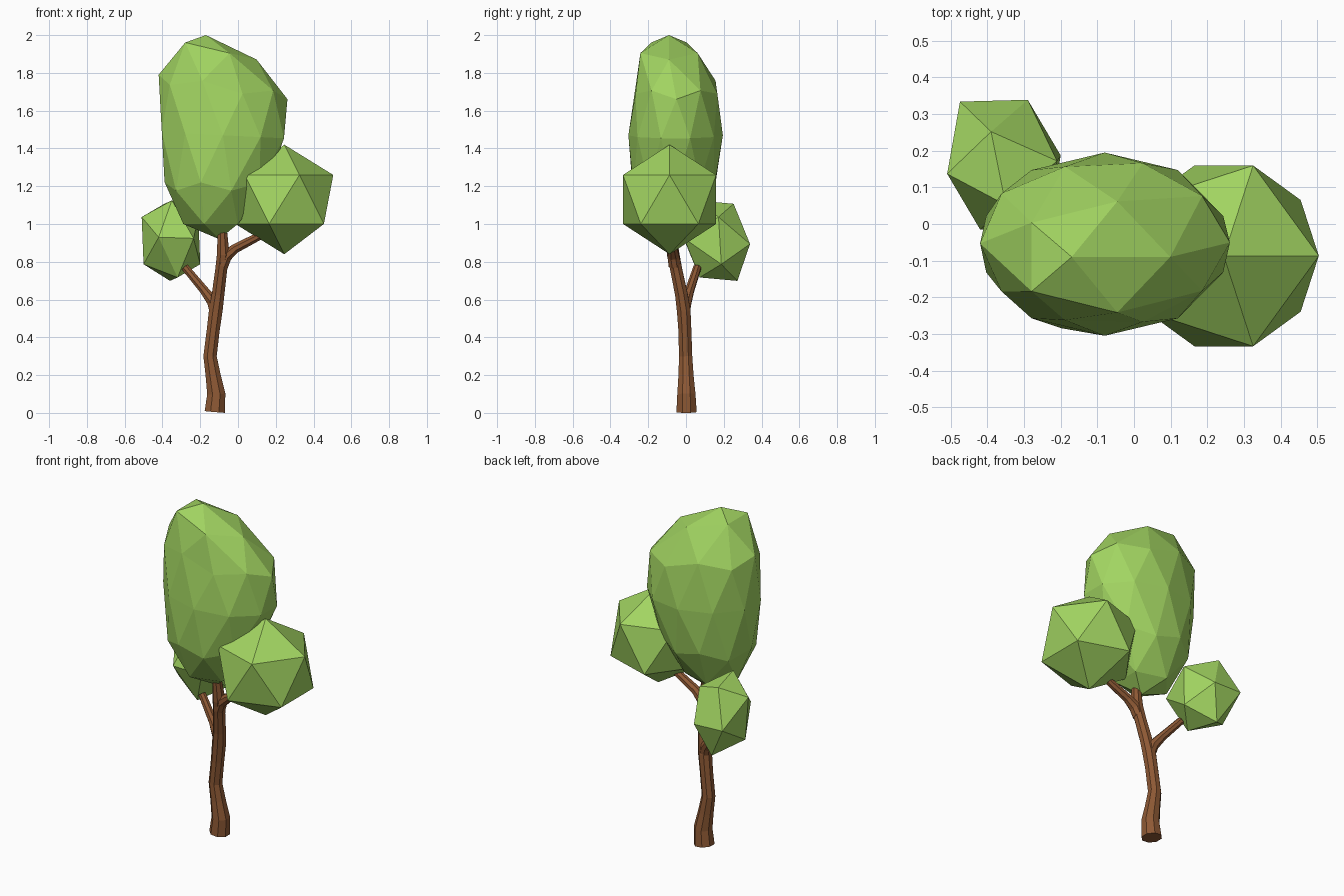
import bpy, bmesh, math
from mathutils import Vector

if "Cube" in bpy.data.objects:
    bpy.data.objects.remove(bpy.data.objects["Cube"])


def material(name, color):
    m = bpy.data.materials.new(name)
    m.diffuse_color = color
    m.use_nodes = True
    m.node_tree.nodes["Principled BSDF"].inputs["Base Color"].default_value = m.diffuse_color
    return m


LEAF = material("leaf_green", (0.36, 0.66, 0.12, 1))
BARK = material("bark_brown", (0.27, 0.10, 0.035, 1))


def finish(bm, name, mat):
    bmesh.ops.recalc_face_normals(bm, faces=bm.faces[:])
    mesh = bpy.data.meshes.new(name)
    bm.to_mesh(mesh)
    bm.free()
    mesh.materials.append(mat)
    ob = bpy.data.objects.new(name, mesh)
    bpy.context.collection.objects.link(ob)
    return ob


def limb(name, path, sides=8):
    """Tapered faceted tube through (x, y, z, radius) points."""
    bm = bmesh.new()
    pts = [Vector(p[:3]) for p in path]
    rings = []
    for i, p in enumerate(pts):
        d = (pts[min(i + 1, len(pts) - 1)] - pts[max(i - 1, 0)]).normalized()
        u = Vector((0, 1, 0)).cross(d).normalized()
        v = d.cross(u)
        ring = []
        for k in range(sides):
            a = 2 * math.pi * (k + 0.5) / sides
            ring.append(bm.verts.new(p + path[i][3] * (u * math.cos(a) + v * math.sin(a))))
        rings.append(ring)
    for a, b in zip(rings, rings[1:]):
        for k in range(sides):
            n = (k + 1) % sides
            bm.faces.new((a[k], a[n], b[n], b[k]))
    bm.faces.new(rings[0][::-1])
    bm.faces.new(rings[-1])
    return finish(bm, name, BARK)


# Trunk and its two branches
limb("trunk", [(-.123, .003, .005, .058), (-.115, .002, .10, .052), (-.132, 0, .20, .043),
               (-.148, -.002, .30, .038), (-.131, -.006, .44, .037), (-.118, -.012, .54, .039),
               (-.105, -.025, .63, .036), (-.09, -.05, .75, .034), (-.078, -.068, .84, .036),
               (-.083, -.08, .96, .027)])
limb("left_branch", [(-.117, -.012, .53, .034), (-.135, 0, .59, .032),
                     (-.18, .02, .65, .025), (-.28, .06, .77, .022)])
limb("right_branch", [(-.083, -.06, .78, .034), (-.063, -.066, .83, .034),
                      (-.015, -.07, .87, .027), (.13, -.08, .945, .022)])

# Main crown: icosphere reshaped by (height fraction, z, cx, rx, cy, ry, tilt) levels
LEVELS = [(-1.01, .92, -.10, 0, -.06, 0, 0), (-.85, 1.0, -.13, .16, -.07, .14, 0),
          (-.5, 1.19, -.115, .27, -.065, .23, 0), (0, 1.47, -.08, .34, -.055, .25, -.05),
          (.5, 1.73, -.083, .345, -.05, .225, -.13), (.85, 1.92, -.11, .21, -.09, .16, -.24),
          (1.01, 2.0, -.17, 0, -.09, 0, 0)]
bm = bmesh.new()
bmesh.ops.create_icosphere(bm, subdivisions=2, radius=1)
for v in bm.verts:
    x, y, h = v.co
    flat = math.hypot(x, y)
    if flat < 1e-4:
        level = LEVELS[-1] if h > 0 else LEVELS[0]
        x = y = 0
    else:
        x, y = x / flat, y / flat
        i = next(i for i in range(1, len(LEVELS)) if h <= LEVELS[i][0])
        lo, hi = LEVELS[i - 1], LEVELS[i]
        t = (h - lo[0]) / (hi[0] - lo[0])
        level = [a + (b - a) * t for a, b in zip(lo, hi)]
    _, z, cx, rx, cy, ry, tilt = level
    v.co = (cx + rx * x, cy + ry * y, z + tilt * rx * x)
finish(bm, "main_crown", LEAF)

# Right foliage: plain icosahedron
bm = bmesh.new()
bmesh.ops.create_icosphere(bm, subdivisions=1, radius=0.29)
bmesh.ops.translate(bm, verts=bm.verts[:], vec=(.245, -.087, 1.13))
finish(bm, "right_foliage", LEAF)

# Left foliage: tilted, stretched icosahedron from six opposite corner pairs
bm = bmesh.new()
centre = Vector((-.355, .162, .912))
for c in [(-.035, .09, .195), (.005, -.11, .213), (-.155, -.025, .125),
          (.145, .01, .125), (-.12, .172, -.012), (.065, .177, -.018)]:
    for s in (1, -1):
        bm.verts.new(centre + s * Vector(c))
bmesh.ops.convex_hull(bm, input=bm.verts[:])
finish(bm, "left_foliage", LEAF)
